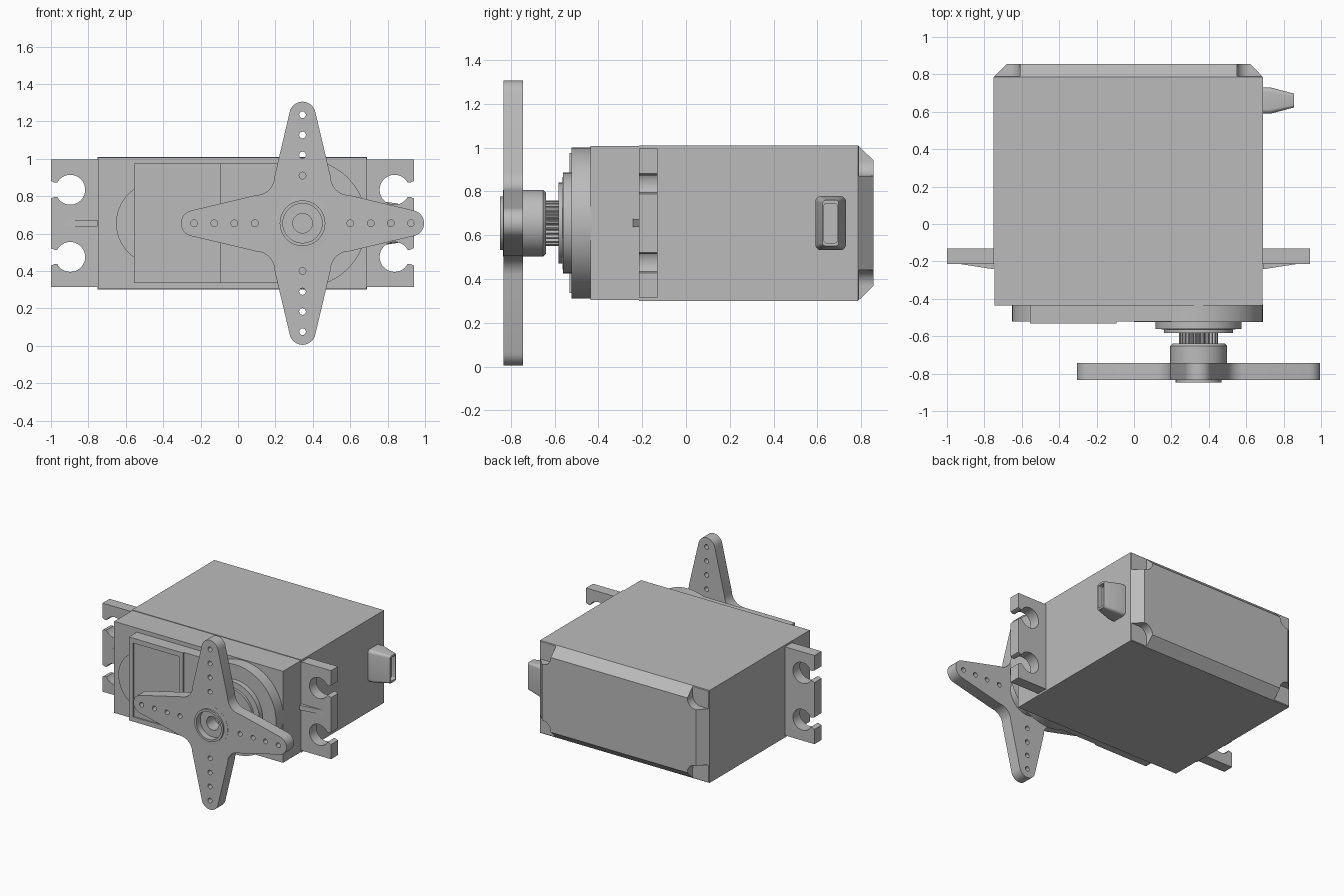
import bpy, bmesh
from math import sin, cos, pi, radians
from mathutils import Vector

if "Cube" in bpy.data.objects:
    bpy.data.objects.remove(bpy.data.objects["Cube"], do_unlink=True)

grey = bpy.data.materials.new("grey plastic")
grey.use_nodes = True
COLOUR = (0.5, 0.5, 0.5, 1)
grey.diffuse_color = COLOUR
grey.node_tree.nodes["Principled BSDF"].inputs["Base Color"].default_value = COLOUR

AX, AZ = 0.345, 0.655          # output shaft axis
LEFT, RIGHT = -0.75, 0.69      # case sides
BOTTOM, TOP = 0.30, 1.01


def arc(cx, cz, r, a0=0, a1=360, n=48):
    """Points on an arc; a full circle drops its repeated end point."""
    count = n if a1 - a0 == 360 else n + 1
    return [(cx + r * cos(radians(a0 + (a1 - a0) * i / n)),
             cz + r * sin(radians(a0 + (a1 - a0) * i / n))) for i in range(count)]


def rect(x0, x1, z0, z1):
    return [(x0, z0), (x1, z0), (x1, z1), (x0, z1)]


def finish(name, bm):
    bmesh.ops.recalc_face_normals(bm, faces=bm.faces[:])
    mesh = bpy.data.meshes.new(name)
    bm.to_mesh(mesh)
    bm.free()
    mesh.materials.append(grey)
    obj = bpy.data.objects.new(name, mesh)
    bpy.context.collection.objects.link(obj)
    return obj


def prism(name, outlines, y0, y1):
    """Extrude one or more x-z outlines from y0 to y1."""
    bm = bmesh.new()
    for pts in outlines:
        face = bm.faces.new([bm.verts.new((x, y0, z)) for x, z in pts])
        new = bmesh.ops.extrude_face_region(bm, geom=[face])["geom"]
        bmesh.ops.translate(bm, vec=(0, y1 - y0, 0),
                            verts=[v for v in new if isinstance(v, bmesh.types.BMVert)])
    return finish(name, bm)


def loft(name, rings):
    """Skin a list of equal-length point rings and cap both ends."""
    bm = bmesh.new()
    loops = [[bm.verts.new(p) for p in ring] for ring in rings]
    n = len(loops[0])
    for a, b in zip(loops, loops[1:]):
        for i in range(n):
            bm.faces.new((a[i], a[(i + 1) % n], b[(i + 1) % n], b[i]))
    bm.faces.new(loops[0])
    bm.faces.new(loops[-1])
    return finish(name, bm)


def turned(name, profile):
    """Round part on the shaft axis from (radius, y) pairs."""
    return loft(name, [[(x, y, z) for x, z in arc(AX, AZ, r)] for r, y in profile])


def cut(obj, cutter):
    mod = obj.modifiers.new("cut", "BOOLEAN")
    mod.operation, mod.solver, mod.object = "DIFFERENCE", "EXACT", cutter
    bpy.context.view_layer.objects.active = obj
    bpy.ops.object.modifier_apply(modifier=mod.name)
    bpy.data.objects.remove(cutter, do_unlink=True)


# Case: middle shell and slightly inset front shell
prism("middle_case", [rect(LEFT, RIGHT, BOTTOM, TOP)], -0.215, 0.785)
prism("front_case", [rect(LEFT + .003, RIGHT - .003, BOTTOM + .004, TOP - .004)], -0.435, -0.215)

# Chamfered back cover with a screw recess at each corner
C = 0.068
back = loft("back_cover", [
    [(x, y, z) for x, z in rect(LEFT + c, RIGHT - c, BOTTOM + c, TOP - c)]
    for y, c in ((0.785, 0), (0.855, C))])
for x, sx in ((LEFT, 1), (RIGHT, -1)):
    for z, sz in ((BOTTOM, 1), (TOP, -1)):
        corner = [(-.1, -.1), (.14, -.1)] + arc(.07, .07, .07, 0, 90, 10) + [(-.1, .14)]
        cut(back, prism("cutter", [[(x + sx * u, z + sz * v) for u, v in corner]], 0.79, 0.95))

# Mounting flanges with keyhole slots and a tapered rib
for name, side, s in (("right", LEFT, -1), ("left", RIGHT, 1)):
    tip = side + s * 0.25
    flange = prism(name + "_flange", [rect(*sorted((side - s * .02, tip)), 0.315, 0.995)],
                   -0.215, -0.13)
    for z in (0.475, 0.834):
        hole = arc(tip - s * .103, z, 0.08, n=32)
        slot = [(tip + s * .02, z - .055), (tip + s * .02, z + .055), (tip - s * .02, z + .038),
                (tip - s * .08, z + .038), (tip - s * .08, z - .038), (tip - s * .02, z - .038)]
        cut(flange, prism("cutter", [hole], -0.3, 0))
        cut(flange, prism("cutter", [slot], -0.3, 0))
    loft(name + "_flange_rib", [[(x, y, z) for x, y in
         ((side, -0.2), (side, -0.242), (side + s * .18, -0.214), (side + s * .18, -0.2))]
         for z in (AZ - .018, AZ + .018)])

# Gearbox cover: round ends, a straight block and a recessed label frame
prism("gearbox_round_end", [arc(AX, AZ, 0.344, n=72)], -0.523, -0.43)
prism("gearbox_small_end", [arc(-0.43, AZ, 0.222)], -0.52, -0.43)
prism("gearbox_block", [rect(-0.555, AX, 0.335, 0.975)], -0.521, -0.43)
frame = prism("label_frame", [rect(-0.555, -0.093, 0.335, 0.975)], -0.532, -0.52)
cut(frame, prism("cutter", [rect(-0.518, -0.13, 0.372, 0.938)], -0.56, -0.524))

# Output bearing collar and splined shaft
turned("bearing_collar", [(.23, -.51), (.23, -.562), (.185, -.563), (.185, -.582)])
TEETH = 25
spline = [arc(AX, AZ, 0.104 if i % 4 < 2 else 0.092, n=TEETH * 4)[i] for i in range(TEETH * 4)]
prism("splined_shaft", [spline], -0.66, -0.57)

# Four-armed horn, outlined one quarter at a time
quarter = (arc(0.58, 0, 0.07, 0, 80, 8) + [(0.25, 0.15)]
           + arc(0.25, 0.25, 0.1, 260, 190, 8) + [(0.15, 0.25)]
           + arc(0, 0.58, 0.07, 10, 80, 7))


def spin(p, k):
    v = Vector(p)
    for _ in range(k):
        v = Vector((-v.y, v.x))
    return (AX + v.x, AZ + v.y)


horn = prism("horn_arms", [[spin(p, k) for k in range(4) for p in quarter]], -0.833, -0.743)
holes = [arc(*spin((d, 0), k), 0.018, n=16) for k in range(4) for d in (.255, .365, .472, .58)]
holes.append(arc(AX, AZ, 0.115))
cut(horn, prism("cutter", holes, -0.9, -0.7))

# Horn hub: outer barrel, front rim, countersunk bore with the screw hole
turned("horn_hub", [(.105, -.65), (.105, -.638), (.138, -.638), (.152, -.652), (.152, -.75),
                    (.152, -.834), (.122, -.835), (.122, -.848), (.105, -.848),
                    (.105, -.80), (.052, -.80), (.052, -.70)])

# Cable exit: straight collar, tapered sleeve and hollow end


def rounded(x, hy, hz, r):
    cy, cz = 0.66, 0.655
    return [(x, cy + sy * (hy - r) + u, cz + sz * (hz - r) + v)
            for sy, sz, a in ((1, 1, 0), (-1, 1, 90), (-1, -1, 180), (1, -1, 270))
            for u, v in arc(0, 0, r, a, a + 90, 5)]


loft("cable_exit", [rounded(.68, .07, .123, .025), rounded(.73, .07, .123, .025),
                    rounded(.855, .037, .105, .015), rounded(.855, .03, .09, .01),
                    rounded(.82, .03, .09, .01)])

# Smooth rounded walls while keeping edges sharp
bpy.ops.object.select_all(action="DESELECT")
for obj in bpy.context.collection.objects:
    if obj.type == "MESH" and grey.name in obj.data.materials:
        obj.select_set(True)
        bpy.context.view_layer.objects.active = obj
bpy.ops.object.shade_smooth_by_angle(angle=radians(30))
